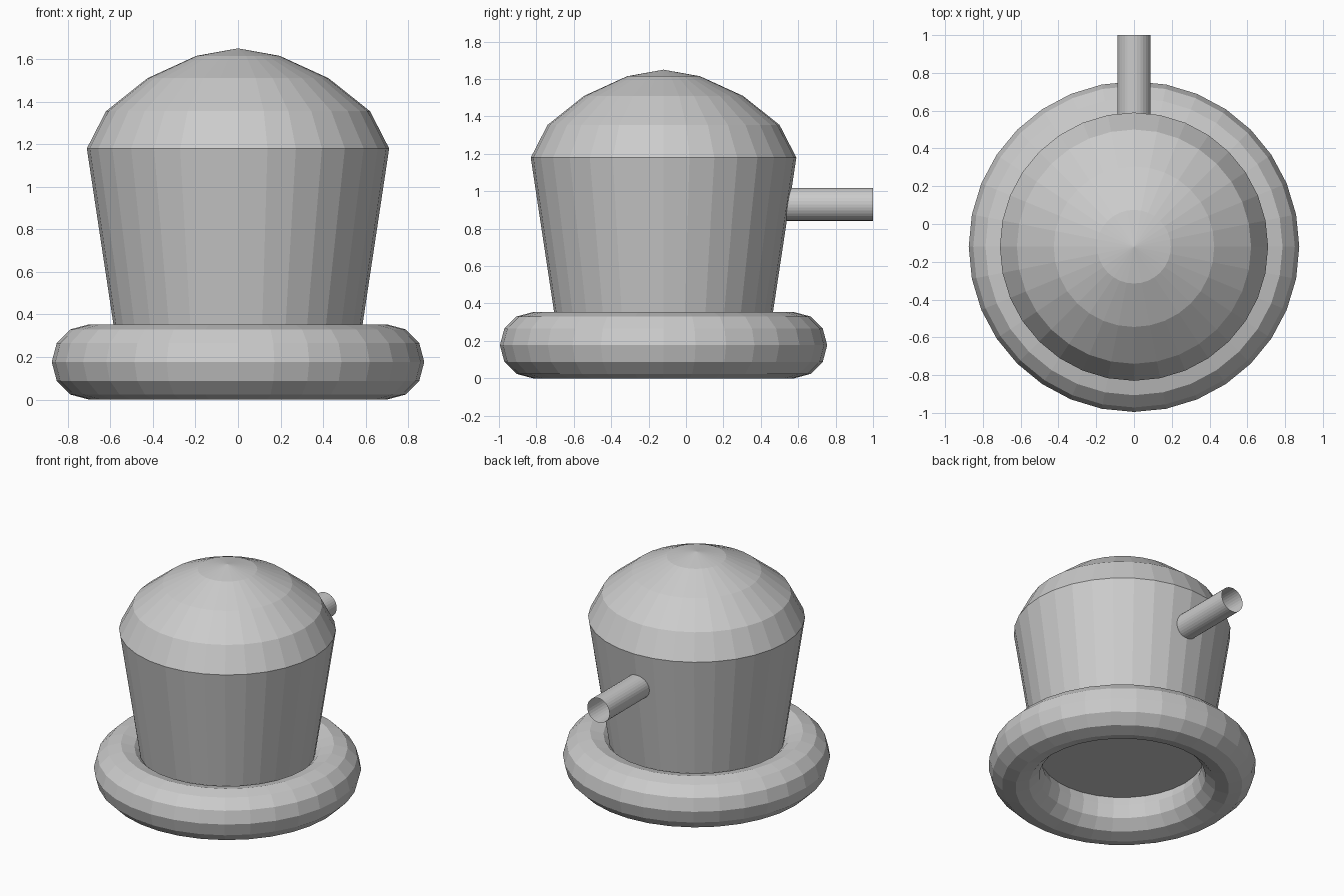
import bpy, bmesh
from math import cos, sin, tau

if "Cube" in bpy.data.objects:
    bpy.data.objects.remove(bpy.data.objects["Cube"])

SIDES = 32
AXIS_Y = -0.12


def finish(name, bm, location):
    bmesh.ops.remove_doubles(bm, verts=bm.verts, dist=1e-5)
    bmesh.ops.recalc_face_normals(bm, faces=bm.faces)
    mesh = bpy.data.meshes.new(name)
    bm.to_mesh(mesh)
    bm.free()
    obj = bpy.data.objects.new(name, mesh)
    obj.location = location
    bpy.context.collection.objects.link(obj)
    return obj


def lathe(name, profile, closed=False):
    """Spin a (radius, z) profile around the vertical axis."""
    bm = bmesh.new()
    verts = [bm.verts.new((r, 0, z)) for r, z in profile]
    pairs = list(zip(verts, verts[1:]))
    if closed:
        pairs.append((verts[-1], verts[0]))
    edges = [bm.edges.new(p) for p in pairs]
    bmesh.ops.spin(bm, geom=verts + edges, cent=(0, 0, 0), axis=(0, 0, 1),
                   angle=tau, steps=SIDES, use_merge=True)
    return finish(name, bm, (0, AXIS_Y, 0))


# Ring foot
minor = 0.177
ring = [(0.698 + minor * cos(tau * i / 12), minor + minor * sin(tau * i / 12))
        for i in range(12)]
lathe("base_ring", ring, closed=True)

# Tapered body with a closed floor
lathe("body", [(0, 0.24), (0.568, 0.24), (0.71, 1.18)])

# Domed lid
lathe("dome", [(0.71, 1.18), (0.62, 1.355), (0.425, 1.51), (0.195, 1.615), (0, 1.65)])

# Open pipe out of the back
bm = bmesh.new()
bmesh.ops.create_cone(bm, cap_ends=False, segments=SIDES,
                      radius1=0.088, radius2=0.088, depth=0.5)
pipe = finish("pipe", bm, (0, 0.75, 0.93))
pipe.rotation_euler.x = tau / 4
